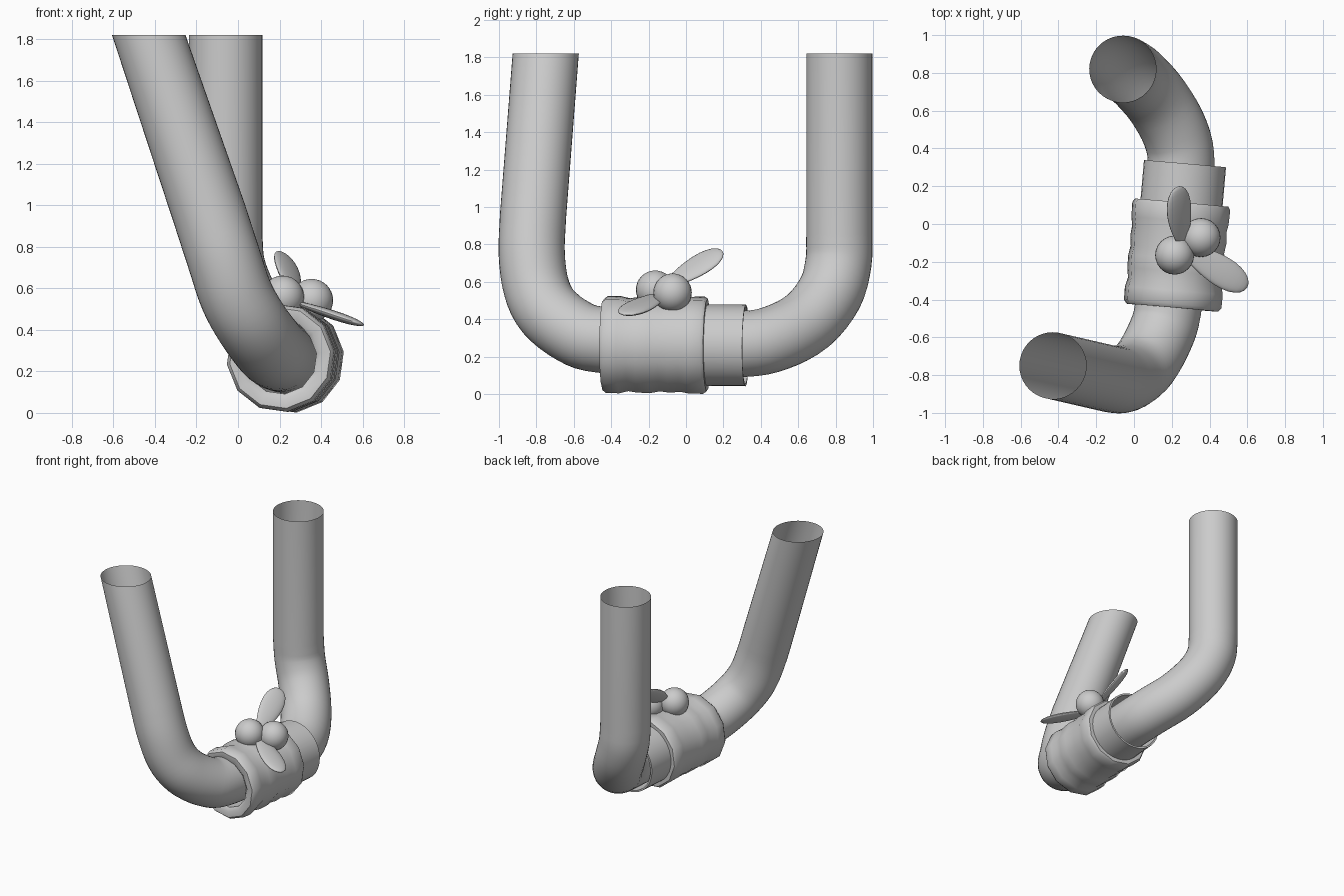
import bpy, bmesh, math
from mathutils import Vector, Matrix

if "Cube" in bpy.data.objects:
    bpy.data.objects.remove(bpy.data.objects["Cube"])


def finish(name, bm, angle=40, recalc=True):
    if recalc:
        bmesh.ops.recalc_face_normals(bm, faces=bm.faces)
    me = bpy.data.meshes.new(name)
    bm.to_mesh(me)
    bm.free()
    ob = bpy.data.objects.new(name, me)
    bpy.context.collection.objects.link(ob)
    bpy.ops.object.select_all(action='DESELECT')
    ob.select_set(True)
    bpy.context.view_layer.objects.active = ob
    bpy.ops.object.shade_smooth_by_angle(angle=math.radians(angle))
    return ob


def bridge_rings(bm, rings):
    n = len(rings[0])
    for a, b in zip(rings, rings[1:]):
        for i in range(n):
            j = (i + 1) % n
            bm.faces.new((a[i], a[j], b[j], b[i]))


def catmull(pts, steps):
    p = [2 * pts[0] - pts[1]] + pts + [2 * pts[-1] - pts[-2]]
    out = []
    for k in range(1, len(p) - 2):
        a, b, c, d = p[k - 1:k + 3]
        for s in range(steps):
            t = s / steps
            out.append(0.5 * (2 * b + (c - a) * t + (2 * a - 5 * b + 4 * c - d) * t * t
                              + (3 * b - a - 3 * c + d) * t ** 3))
    return out + [pts[-1]]


# Bent open pipe: smooth bend points plus straight legs cut level at the top
bend = [Vector(p) for p in (
    (-0.135, -0.818, 0.95), (-0.07, -0.825, 0.75), (-0.01, -0.80, 0.57),
    (0.06, -0.735, 0.44), (0.135, -0.60, 0.335), (0.18, -0.45, 0.29),
    (0.22, -0.07, 0.275), (0.25, 0.30, 0.268), (0.22, 0.48, 0.30),
    (0.125, 0.65, 0.39), (0.02, 0.77, 0.54), (-0.045, 0.815, 0.70),
    (-0.06, 0.82, 0.85))]
path = [Vector((-0.43, -0.75, 1.82))] + catmull(bend, 4) + [Vector((-0.06, 0.82, 1.82))]
bm = bmesh.new()
rings = []
tangent, side = None, Vector((1, 0, 0))
for i, p in enumerate(path):
    if i == 0:
        t = Vector((0, 0, -1))
    elif i == len(path) - 1:
        t = Vector((0, 0, 1))
    else:
        t = ((path[i + 1] - p).normalized() + (p - path[i - 1]).normalized()).normalized()
    if tangent is not None:
        side = tangent.rotation_difference(t) @ side
    side = (side - t * side.dot(t)).normalized()
    up = t.cross(side)
    tangent = t
    rings.append([bm.verts.new(p + 0.177 * (math.cos(a) * side + math.sin(a) * up))
                  for a in (2 * math.pi * k / 40 for k in range(40))])
bridge_rings(bm, rings)
# faces look outwards from the centre line
bm.normal_update()
f = rings[2][0].link_faces[0]
if f.normal.dot(rings[2][0].co - path[2]) < 0:
    bmesh.ops.reverse_faces(bm, faces=bm.faces)
finish("bent_pipe", bm, recalc=False)


# Sleeves lathed around the slightly turned middle axis
A, B = Vector((0.203, -0.443, 0.265)), Vector((0.27, 0.32, 0.26))
axis = (B - A).normalized()
across = Vector((axis.y, -axis.x, 0)).normalized()
high = across.cross(axis)


def sleeve(name, profile, sides, offset):
    bm = bmesh.new()
    rings = []
    for s, r in profile:
        rings.append([bm.verts.new(A + axis * s + r * (math.cos(a) * across + math.sin(a) * high))
                      for a in (offset + 2 * math.pi * k / sides for k in range(sides))])
    bridge_rings(bm, rings + rings[:1])
    return finish(name, bm, 45)


sleeve("ribbed_sleeve", [
    (0.02, 0.175), (0.0, 0.20), (0.0, 0.245), (0.02, 0.261), (0.09, 0.262), (0.14, 0.25),
    (0.19, 0.258), (0.26, 0.259), (0.31, 0.25), (0.36, 0.257), (0.42, 0.252),
    (0.46, 0.26), (0.54, 0.262), (0.558, 0.25), (0.558, 0.175)], 12, math.radians(7))
sleeve("inner_sleeve", [(0.50, 0.218), (0.765, 0.218), (0.765, 0.205), (0.50, 0.205)],
       32, 0)


# Two berries
for i, c in enumerate([(0.355, -0.072, 0.542), (0.215, -0.165, 0.558)]):
    bm = bmesh.new()
    bmesh.ops.create_uvsphere(bm, u_segments=24, v_segments=16, radius=0.103,
                              matrix=Matrix.Translation(c))
    finish(f"berry_{i + 1}", bm)


# Two flattened leaves, narrower at the base
def leaf(name, base, tip, normal, width, thick):
    base, tip = Vector(base), Vector(tip)
    length = (tip - base).length
    l = (tip - base) / length
    w = Vector(normal).cross(l).normalized()
    n = l.cross(w)
    bm = bmesh.new()
    bmesh.ops.create_uvsphere(bm, u_segments=24, v_segments=14, radius=1)
    for v in bm.verts:
        x, y, z = v.co
        k = 0.85 + 0.25 * z
        v.co = ((base + tip) / 2 + l * z * length / 2
                + w * x * k * width / 2 + n * y * k * thick / 2)
    finish(name, bm)


leaf("leaf_upper", (0.26, -0.12, 0.575), (0.225, 0.195, 0.765), (0.66, -0.34, 0.68), 0.185, 0.05)
leaf("leaf_lower", (0.25, -0.12, 0.54), (0.60, -0.335, 0.425), (0.31, 0.0, 0.95), 0.185, 0.05)
